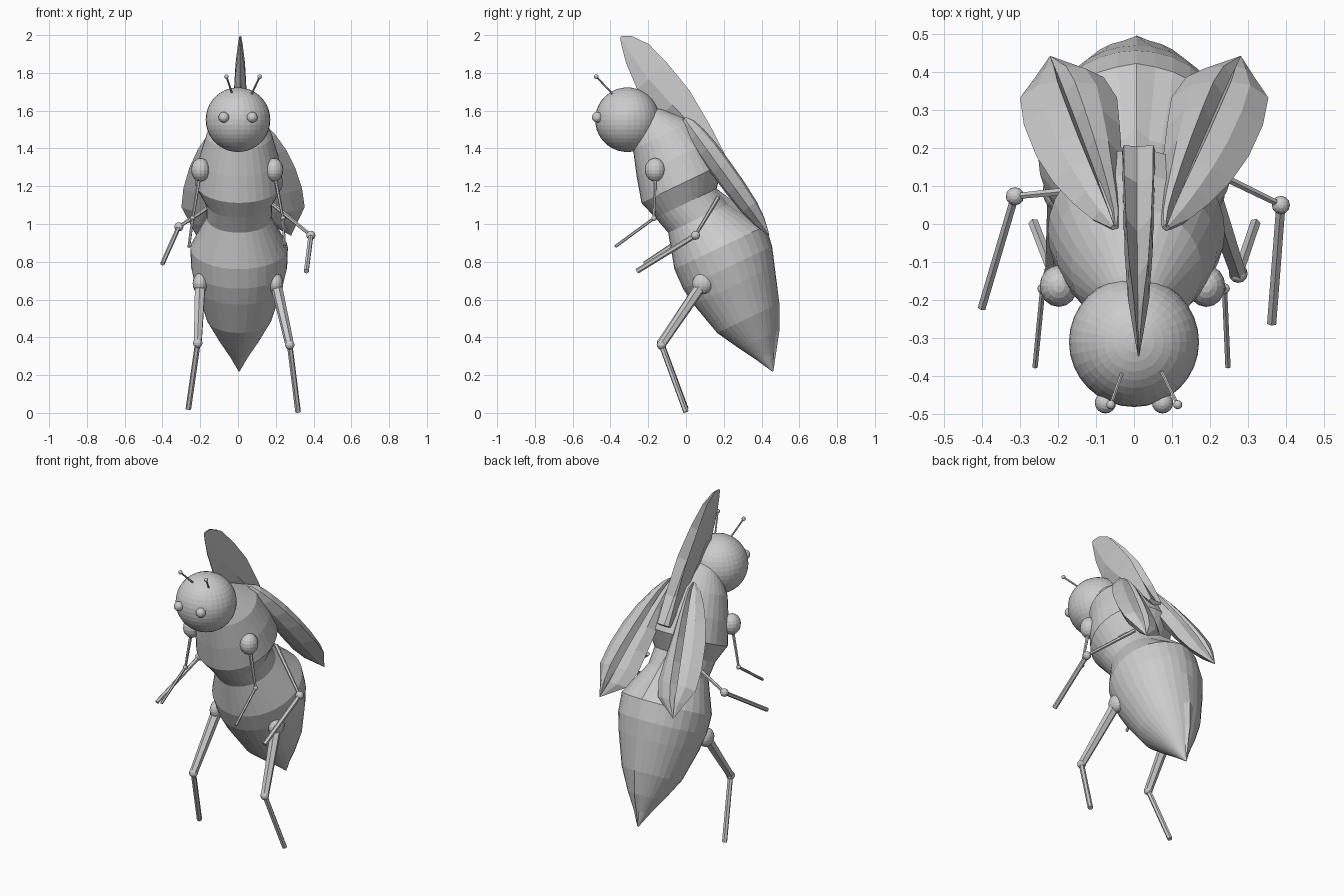
import bpy, bmesh, math
from mathutils import Vector, Matrix

cube = bpy.data.objects.get("Cube")
if cube:
    bpy.data.objects.remove(cube, do_unlink=True)


def finish(name, bm):
    bmesh.ops.recalc_face_normals(bm, faces=bm.faces)
    mesh = bpy.data.meshes.new(name)
    bm.to_mesh(mesh)
    bm.free()
    obj = bpy.data.objects.new(name, mesh)
    bpy.context.collection.objects.link(obj)
    return obj


def ball(name, centre, size, segments=16, rings=10):
    bm = bmesh.new()
    bmesh.ops.create_uvsphere(bm, u_segments=segments, v_segments=rings, radius=1)
    radii = size if isinstance(size, tuple) else (size,) * 3
    bm.transform(Matrix.Translation(centre) @ Matrix.Diagonal((*radii, 1)))
    return finish(name, bm)


def rod(name, start, end, r1, r2, sides=6):
    start, end = Vector(start), Vector(end)
    axis = end - start
    bm = bmesh.new()
    bmesh.ops.create_cone(bm, cap_ends=True, segments=sides, radius1=r1,
                          radius2=r2, depth=axis.length)
    turn = axis.to_track_quat('Z', 'Y').to_matrix().to_4x4()
    bm.transform(Matrix.Translation((start + end) / 2) @ turn)
    return finish(name, bm)


def loft(name, loops):
    """Skin closed loops of equal length and cap both ends."""
    bm = bmesh.new()
    rows = [[bm.verts.new(p) for p in loop] for loop in loops]
    n = len(rows[0])
    for a, b in zip(rows, rows[1:]):
        for i in range(n):
            j = (i + 1) % n
            bm.faces.new((a[i], a[j], b[j], b[i]))
    bm.faces.new(rows[0])
    bm.faces.new(rows[-1])
    bmesh.ops.remove_doubles(bm, verts=bm.verts, dist=0.0002)
    return finish(name, bm)


def tilted_ring(y, z, r, ridge=0.0, sides=32):
    lean = Vector((0, 0.9, 0.43))
    loop = []
    for i in range(sides):
        a = math.tau * i / sides
        p = Vector((0.006, y, z)) + lean * r * math.sin(a)
        p.x += 0.97 * r * math.cos(a)
        if i == sides // 4:
            p += lean * ridge
        loop.append(p)
    return loop


def petal(name, root, tip, side, stations, section):
    """Wing lofted along root-tip; stations are (t, outer, inner, thickness)."""
    root, tip = Vector(root), Vector(tip)
    axis = tip - root
    side = Vector(side)
    up = axis.cross(side).normalized()
    if up.y + up.z < 0:
        up = -up
    loops = []
    for t, outer, inner, thick in stations:
        c = root + axis * t
        loops.append([c + side * s * (outer if s > 0 else inner) + up * h * thick
                      for s, h in section])
    return loft(name, loops)


# Body: thorax, narrow waist and pointed abdomen along a leaning axis
loft("thorax", [tilted_ring(*r) for r in (
    (-0.23, 1.62, 0.01), (-0.2, 1.57, 0.085), (-0.12, 1.47, 0.178),
    (-0.065, 1.345, 0.218), (-0.02, 1.215, 0.24), (0, 1.11, 0.18))])
loft("waist", [tilted_ring(*r) for r in (
    (0, 1.11, 0.18), (0.065, 1.03, 0.177, 0.03), (0.178, 0.875, 0.266, 0.005))])
loft("abdomen", [tilted_ring(*r) for r in (
    (0.178, 0.875, 0.266, 0.005), (0.22, 0.77, 0.262), (0.255, 0.675, 0.238),
    (0.325, 0.5, 0.178, 0.01), (0.382, 0.385, 0.108, 0.018),
    (0.42, 0.3, 0.05, 0.015), (0.46, 0.22, 0.003))])

# Head with eyes and antennae
ball("head", (0, -0.31, 1.552), 0.171, 32, 20)
for label, s in (("left", 1), ("right", -1)):
    ball(label + "_eye", (0.075 * s, -0.47, 1.565), 0.028)
    base = (0.021 + 0.052 * s, -0.39, 1.69)
    end = (0.027 + 0.088 * s, -0.475, 1.78)
    rod(label + "_antenna", base, end, 0.005, 0.005)
    ball(label + "_antenna_tip", end, 0.012, 12, 8)

# Legs: start, knee, foot, upper radius, lower radius, knee radius
legs = {
    "left_front": ((0.19, -0.163, 1.287), (0.238, -0.17, 1.03),
                   (0.247, -0.375, 0.88), 0.01, 0.008, 0.014),
    "right_front": ((-0.198, -0.163, 1.287), (-0.24, -0.17, 1.03),
                    (-0.26, -0.375, 0.88), 0.01, 0.008, 0.014),
    "left_middle": ((0.14, 0.17, 1.14), (0.386, 0.05, 0.94),
                    (0.362, -0.26, 0.75), 0.012, 0.014, 0.024),
    "right_middle": ((-0.14, 0.09, 1.1), (-0.313, 0.073, 0.985),
                     (-0.4, -0.22, 0.79), 0.012, 0.012, 0.024),
    "left_hind": ((0.2, 0.088, 0.685), (0.274, -0.13, 0.36),
                  (0.318, 0, 0.005), 0.031, 0.015, 0.025),
    "right_hind": ((-0.2, 0.088, 0.685), (-0.213, -0.13, 0.37),
                   (-0.263, 0, 0.02), 0.031, 0.015, 0.025),
}
for label, (start, knee, foot, upper, lower, joint) in legs.items():
    rod(label + "_upper_leg", start, knee, upper, upper * 0.75)
    rod(label + "_lower_leg", knee, foot, lower, lower)
    ball(label + "_knee", knee, joint, 12, 8)
    if "front" in label:
        ball(label + "_shoulder", start, (0.05, 0.055, 0.062))
    elif "hind" in label:
        ball(label + "_hip", start, (0.04, 0.055, 0.055))

# Folded side wings: domed petals with a crease down the middle
folded = ((1, 0), (0.6, 0.8), (0.18, 1), (0, 0.2), (-0.18, 1), (-0.6, 0.8),
          (-1, 0), (-0.5, -0.7), (0, -0.9), (0.5, -0.7))
wing = ((0, 0.01, 0.01, 0.01), (0.05, 0.05, 0.03, 0.035),
        (0.14, 0.085, 0.045, 0.05), (0.27, 0.117, 0.065, 0.06),
        (0.42, 0.135, 0.09, 0.062), (0.6, 0.137, 0.115, 0.06),
        (0.76, 0.12, 0.135, 0.052), (0.88, 0.06, 0.12, 0.035),
        (1, 0.002, 0.002, 0.002))
for label, s in (("left", 1), ("right", -1)):
    petal(label + "_wing", (0.017 + 0.068 * s, -0.01, 1.56),
          (0.03 + 0.25 * s, 0.44, 0.94), (s, 0, 0), wing, folded)

# Upright wing on the back, forked along its rear edge
forked = ((1, 0.9), (0.45, 0.1), (1, -0.9), (-0.3, -1), (-1, -0.1), (-1, 0.1),
          (-0.3, 1))
upright = ((0, 0.01, 0.02, 0.043), (0.2, 0.05, 0.055, 0.042),
           (0.46, 0.09, 0.1, 0.037), (0.68, 0.095, 0.115, 0.028),
           (0.85, 0.087, 0.07, 0.014), (0.96, 0.047, 0.025, 0.005),
           (1, 0.008, 0.005, 0.002))
petal("upright_wing", (0.012, 0.2, 1.36), (0.012, -0.345, 1.99),
      (0, 0.76, 0.65), upright, forked)
